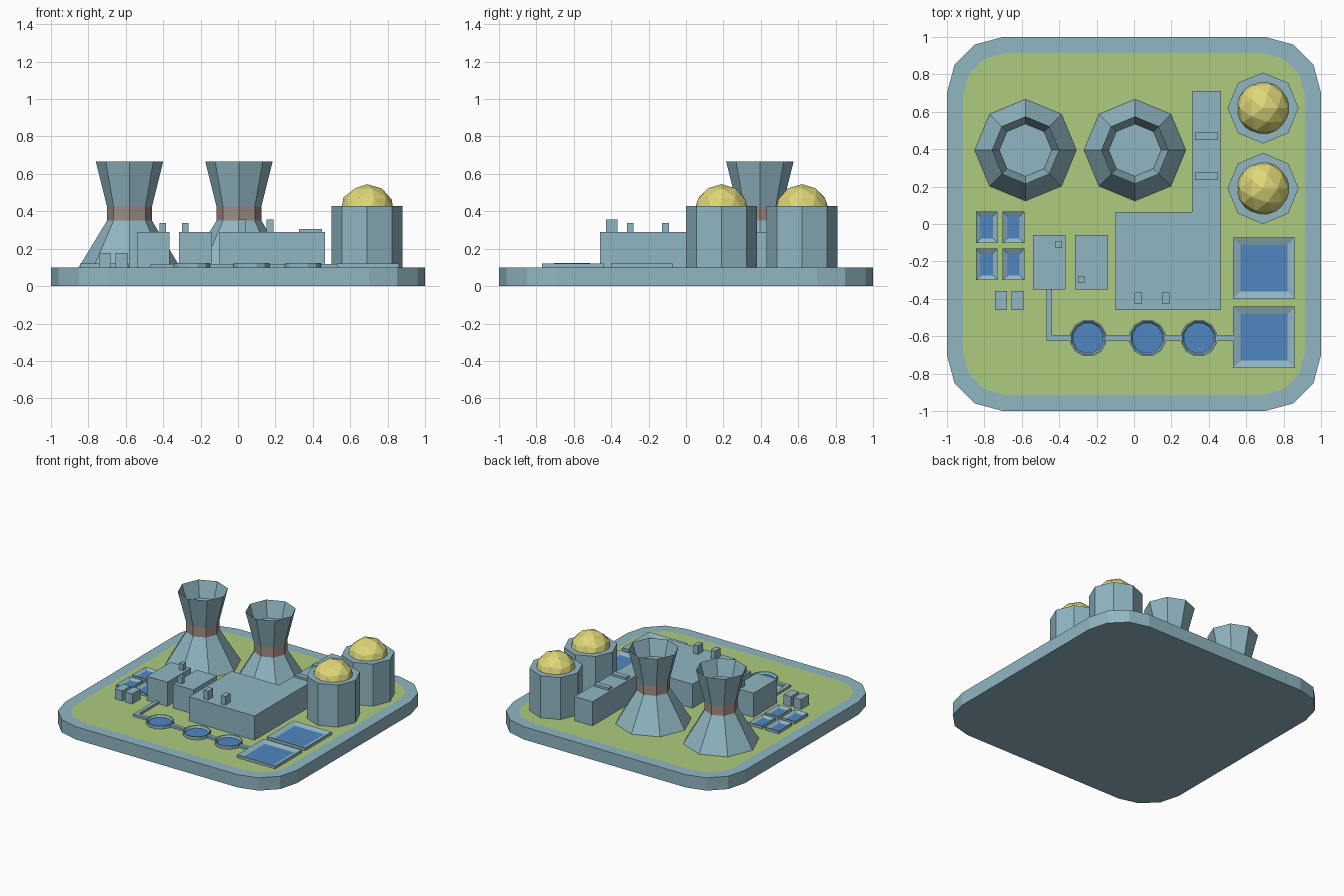
import bpy
import bmesh
from math import cos, sin, pi

if "Cube" in bpy.data.objects:
    bpy.data.objects.remove(bpy.data.objects["Cube"])


def material(name, rgb):
    m = bpy.data.materials.new(name)
    m.use_nodes = True
    m.diffuse_color = (*rgb, 1)
    m.node_tree.nodes["Principled BSDF"].inputs["Base Color"].default_value = (*rgb, 1)
    return m


steel = material("pale steel blue", (0.28, 0.47, 0.54))
grass = material("grass green", (0.42, 0.60, 0.21))
water = material("water blue", (0.08, 0.24, 0.53))
gold = material("dome yellow", (0.73, 0.68, 0.19))
rust = material("band brown", (0.36, 0.27, 0.24))

GROUND = 0.1


def add_object(name, bm, mats):
    bmesh.ops.recalc_face_normals(bm, faces=bm.faces)
    mesh = bpy.data.meshes.new(name)
    bm.to_mesh(mesh)
    bm.free()
    for m in mats:
        mesh.materials.append(m)
    obj = bpy.data.objects.new(name, mesh)
    bpy.context.scene.collection.objects.link(obj)
    return obj


def loft(name, rings, mats=(steel,), spans=(), cap=0, at=(0, 0)):
    """Stack outlines (points, z) into a closed solid; spans gives a material per band."""
    bm = bmesh.new()
    loops = [[bm.verts.new((x + at[0], y + at[1], z)) for x, y in pts] for pts, z in rings]
    n = len(loops[0])
    for k, (a, b) in enumerate(zip(loops, loops[1:])):
        for i in range(n):
            j = (i + 1) % n
            f = bm.faces.new((a[i], a[j], b[j], b[i]))
            f.material_index = spans[k] if spans else 0
    bm.faces.new(loops[0][::-1])
    bm.faces.new(loops[-1]).material_index = cap
    return add_object(name, bm, mats)


def ngon(n, r, turn=0.0):
    return [(r * cos(2 * pi * (i + turn) / n), r * sin(2 * pi * (i + turn) / n)) for i in range(n)]


def rect(x0, x1, y0, y1, inset=0.0):
    x0, x1, y0, y1 = x0 + inset, x1 - inset, y0 + inset, y1 - inset
    return [(x0, y0), (x1, y0), (x1, y1), (x0, y1)]


def rounded_square(half, r):
    pts = []
    for q, (sx, sy) in enumerate([(1, 1), (-1, 1), (-1, -1), (1, -1)]):
        for s in range(4):
            a = pi / 2 * (q + s / 3)
            pts.append((sx * (half - r) + r * cos(a), sy * (half - r) + r * sin(a)))
    return pts


def box(name, x0, x1, y0, y1, top, bottom=GROUND):
    return loft(name, [(rect(x0, x1, y0, y1), bottom), (rect(x0, x1, y0, y1), top)])


def pool(name, x0, x1, y0, y1, rim):
    return loft(name, [(rect(x0, x1, y0, y1), GROUND), (rect(x0, x1, y0, y1), 0.122),
                       (rect(x0, x1, y0, y1, rim), 0.108)], (steel, water), cap=1)


# Base slab with a lawn framed by a kerb
slab = rounded_square(1.0, 0.3)
loft("base", [(slab, 0), (slab, GROUND), (rounded_square(0.913, 0.224), GROUND)],
     (steel, grass), cap=1)

# Cooling towers: flared shell, brown neck band, open mouth with a floor
tower = [(0.272, GROUND), (0.12, 0.35), (0.12, 0.425), (0.18, 0.665), (0.14, 0.54)]
for side, x in (("left", 0.005), ("right", -0.58)):
    loft("cooling_tower_" + side, [(ngon(8, r), z) for r, z in tower],
         (steel, rust), spans=(0, 1, 0, 0), at=(x, 0.395))

# Domed silos
for side, y in (("back", 0.62), ("front", 0.19)):
    loft("silo_" + side, [(ngon(8, 0.19), GROUND), (ngon(8, 0.19), 0.428)], at=(0.69, y))
    bm = bmesh.new()
    bmesh.ops.create_icosphere(bm, subdivisions=2, radius=0.148)
    bmesh.ops.translate(bm, verts=bm.verts, vec=(0.69, y, 0.397))
    add_object("dome_" + side, bm, [gold])

# L-shaped main hall with roof vents and stacks
hall = [(-0.1, -0.46), (0.465, -0.46), (0.465, 0.71), (0.31, 0.71), (0.31, 0.065), (-0.1, 0.065)]
loft("main_hall", [(hall, GROUND), (hall, 0.288)])
for i, y in enumerate((0.255, 0.47)):
    box(f"roof_vent_{i}", 0.325, 0.45, y - 0.02, y + 0.02, 0.306, 0.28)
for i, x in enumerate((0.022, 0.172)):
    box(f"hall_stack_{i}", x - 0.019, x + 0.019, -0.428, -0.365, 0.355, 0.28)

# Two side blocks, each with a small stack
box("side_block_right", -0.54, -0.365, -0.35, -0.06, 0.288)
box("side_block_left", -0.315, -0.14, -0.35, -0.06, 0.288)
box("block_stack_right", -0.42, -0.384, -0.127, -0.09, 0.338, 0.28)
box("block_stack_left", -0.3, -0.264, -0.316, -0.28, 0.338, 0.28)

# Small sheds
for i, x in enumerate((-0.71, -0.623)):
    box(f"shed_{i}", x - 0.032, x + 0.032, -0.46, -0.358, 0.178)

# Large and small rectangular pools
for i, y in enumerate((-0.77, -0.4)):
    pool(f"large_pool_{i}", 0.53, 0.86, y, y + 0.328, 0.04)
for i, x in enumerate((-0.845, -0.702)):
    for j, y in enumerate((-0.3, -0.102)):
        pool(f"small_pool_{i}_{j}", x, x + 0.116, y, y + 0.168, 0.025)

# Round settling tanks
for i, x in enumerate((-0.245, 0.072, 0.347)):
    loft(f"round_tank_{i}", [(ngon(12, 0.1, 0.5), GROUND), (ngon(12, 0.1, 0.5), 0.124),
                             (ngon(12, 0.092, 0.5), 0.124), (ngon(12, 0.083, 0.5), 0.108)],
         (steel, water), cap=1, at=(x, -0.61))

# Pipes linking the side block, tanks and pool
box("pipe_feed", -0.467, -0.438, -0.595, -0.345, 0.118)
for i, (x0, x1) in enumerate(((-0.467, -0.335), (-0.155, -0.018), (0.162, 0.257), (0.437, 0.535))):
    box(f"pipe_{i}", x0, x1, -0.625, -0.595, 0.118)
